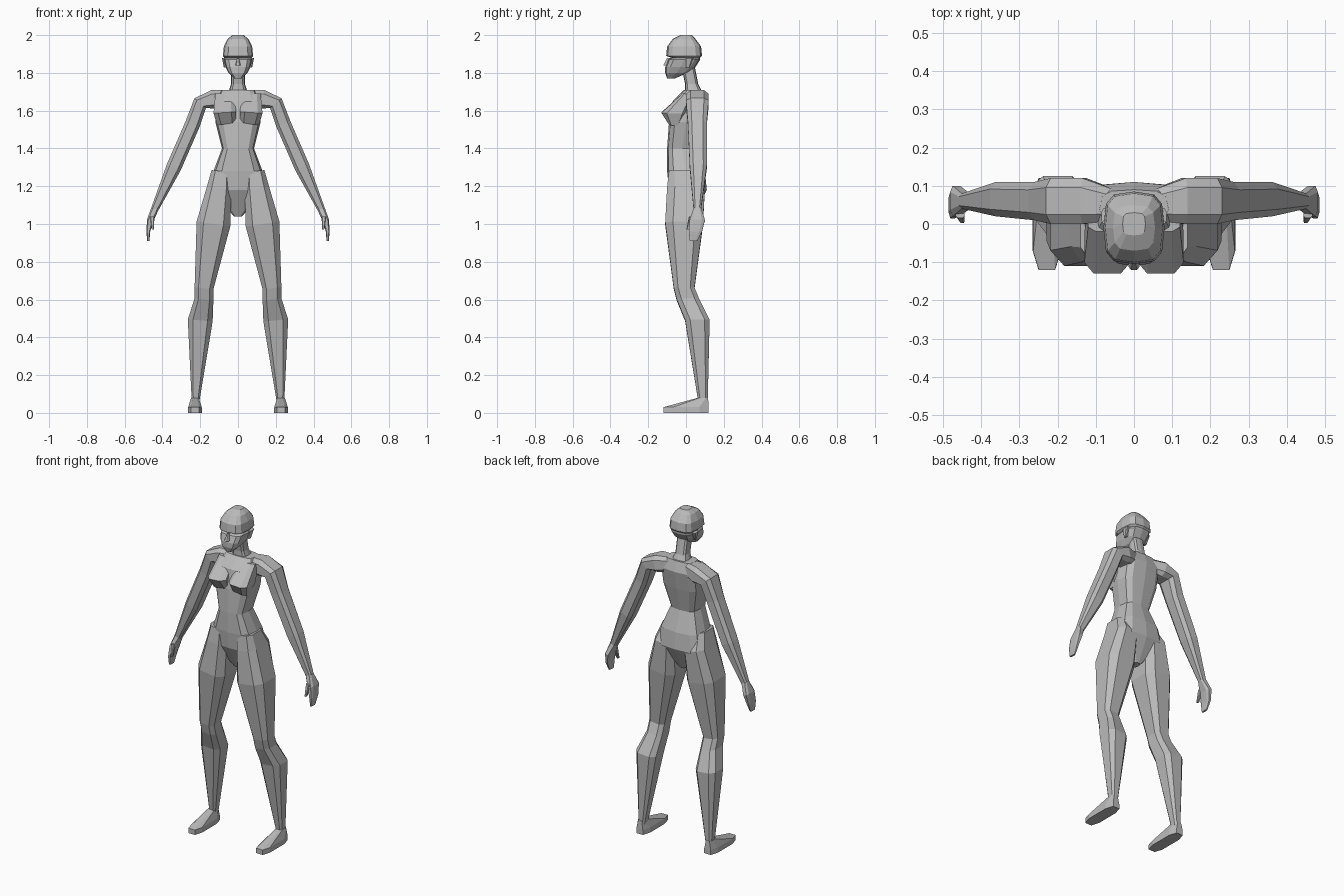
import bpy, bmesh
from math import cos, sin, pi, copysign
from mathutils import Vector

cube = bpy.data.objects.get("Cube")
if cube:
    bpy.data.objects.remove(cube)

grey = bpy.data.materials.new("plain_grey")
grey.use_nodes = True
colour = (.5, .5, .5, 1)
grey.diffuse_color = colour
grey.node_tree.nodes["Principled BSDF"].inputs["Base Color"].default_value = colour


def section(sides, turn):
    """Rounded-square cross-section that touches the unit box."""
    def soften(value):
        return copysign(abs(value) ** .6, value)
    angles = [2 * pi * (k + turn) / sides for k in range(sides)]
    points = [Vector((soften(cos(a)), soften(sin(a)))) for a in angles]
    reach = max(p.x for p in points)
    return [p / reach for p in points]


BODY = section(sides=12, turn=0)
LIMB = section(sides=8, turn=.5)


def ring(z, wide, deep, y=0, x=0):
    """One station: its centre, half width and half depth."""
    return Vector((x, y, z)), wide, deep


def loft(name, shape, *stations, mirror=False):
    """Skin a cross-section through the stations, tilting sideways with the path."""
    bm = bmesh.new()
    loops = []
    for k, (centre, wide, deep) in enumerate(stations):
        before = stations[max(k - 1, 0)][0]
        after = stations[min(k + 1, len(stations) - 1)][0]
        along = after - before
        across = Vector((-along.z, 0, along.x)).normalized() * wide
        back = Vector((0, deep, 0))
        loops.append([bm.verts.new(centre + across * p.x + back * p.y) for p in shape])
    for low, high in zip(loops, loops[1:]):
        for i in range(len(shape)):
            bm.faces.new((low[i - 1], low[i], high[i], high[i - 1]))
    bm.faces.new(loops[0])
    bm.faces.new(loops[-1])
    bmesh.ops.recalc_face_normals(bm, faces=bm.faces)
    mesh = bpy.data.meshes.new(name)
    bm.to_mesh(mesh)
    bm.free()
    mesh.materials.append(grey)
    part = bpy.data.objects.new(name, mesh)
    bpy.context.collection.objects.link(part)
    if mirror:
        part.modifiers.new("mirror", 'MIRROR')


def pair(name, *stations):
    """A left part mirrored to the right."""
    loft(name, LIMB, *stations, mirror=True)


# Torso from crotch to collar
loft("torso", BODY,
     ring(z=1.04, wide=.02, deep=.03, y=.01),
     ring(z=1.18, wide=.15, deep=.1, y=.01),
     ring(z=1.28, wide=.13, deep=.1),
     ring(z=1.4, wide=.085, deep=.08, y=-.02),
     ring(z=1.54, wide=.12, deep=.09),
     ring(z=1.65, wide=.12, deep=.09, y=.02),
     ring(z=1.71, wide=.09, deep=.05, y=.04))

pair("bust",
     ring(x=.06, z=1.53, wide=.05, deep=.03, y=-.06),
     ring(x=.07, z=1.59, wide=.06, deep=.07, y=-.06),
     ring(x=.07, z=1.69, wide=.05, deep=.03, y=.01))

loft("neck", BODY,
     ring(z=1.7, wide=.05, deep=.045, y=.04),
     ring(z=1.74, wide=.037, deep=.035, y=.03),
     ring(z=1.84, wide=.037, deep=.035, y=.01))

# Head with an eye groove under the brow
loft("head", BODY,
     ring(z=1.77, wide=.02, deep=.02, y=-.08),
     ring(z=1.8, wide=.05, deep=.06, y=-.05),
     ring(z=1.83, wide=.065, deep=.08, y=-.03),
     ring(z=1.87, wide=.075, deep=.085, y=-.01),
     ring(z=1.88, wide=.07, deep=.075),
     ring(z=1.89, wide=.08, deep=.095, y=-.01),
     ring(z=1.94, wide=.075, deep=.09, y=-.01),
     ring(z=1.98, wide=.055, deep=.06, y=-.01),
     ring(z=2, wide=.03, deep=.03))

loft("nose", LIMB,
     ring(z=1.84, wide=.014, deep=.02, y=-.1),
     ring(z=1.88, wide=.005, deep=.01, y=-.09))

pair("ears",
     ring(x=.065, z=1.83, wide=.01, deep=.01, y=.01),
     ring(x=.075, z=1.88, wide=.01, deep=.02, y=.02))

# Arms from collar to wrist
pair("arms",
     ring(x=.05, z=1.67, wide=.04, deep=.04, y=.05),
     ring(x=.13, z=1.66, wide=.05, deep=.06, y=.06),
     ring(x=.2, z=1.64, wide=.04, deep=.06, y=.06),
     ring(x=.24, z=1.53, wide=.04, deep=.05, y=.06),
     ring(x=.34, z=1.3, wide=.04, deep=.045, y=.065),
     ring(x=.44, z=1.08, wide=.02, deep=.02, y=.06))

pair("hands",
     ring(x=.44, z=1.08, wide=.02, deep=.02, y=.06),
     ring(x=.465, z=1.02, wide=.017, deep=.04, y=.06),
     ring(x=.475, z=.96, wide=.01, deep=.035, y=.05),
     ring(x=.475, z=.91, wide=.006, deep=.02, y=.04))

pair("thumbs",
     ring(x=.455, z=1.04, wide=.012, deep=.014, y=.03),
     ring(x=.45, z=.97, wide=.006, deep=.008, y=.01))

# Legs from hip to ankle
pair("legs",
     ring(x=.09, z=1.28, wide=.05, deep=.07, y=-.02),
     ring(x=.1, z=1.19, wide=.065, deep=.1),
     ring(x=.13, z=1, wide=.09, deep=.1, y=-.01),
     ring(x=.18, z=.66, wide=.05, deep=.055, y=-.01),
     ring(x=.18, z=.6, wide=.05, deep=.06, y=.01),
     ring(x=.2, z=.49, wide=.066, deep=.065, y=.06),
     ring(x=.225, z=.06, wide=.02, deep=.025, y=.09))

# Feet rise from a flat sole to the ankle
pair("feet",
     ring(x=.228, z=0, wide=.037, deep=.12),
     ring(x=.228, z=.03, wide=.036, deep=.12),
     ring(x=.228, z=.08, wide=.02, deep=.027, y=.09))
